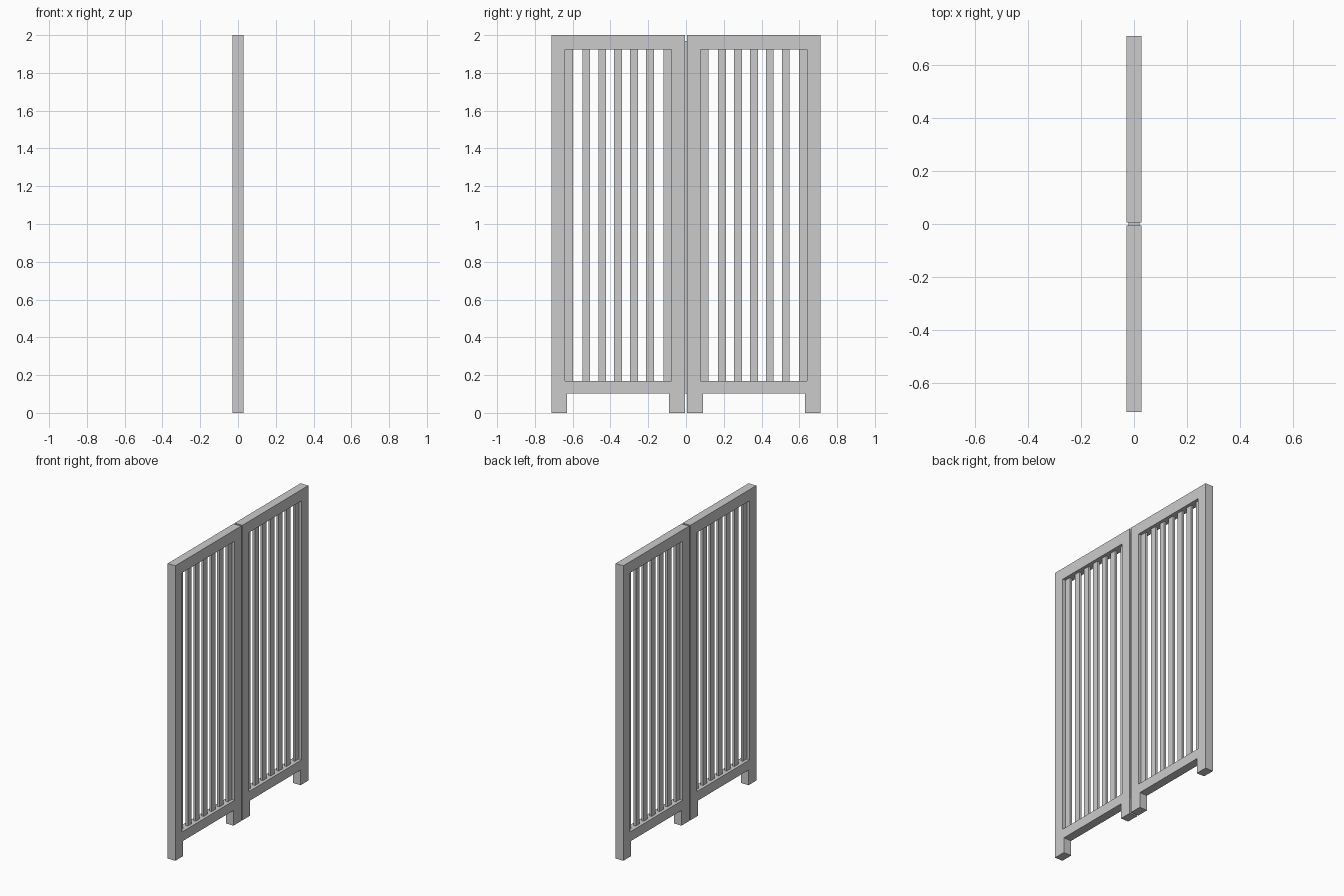
import bpy
import math

cube = bpy.data.objects.get("Cube")
if cube:
    bpy.data.objects.remove(cube, do_unlink=True)

grey = bpy.data.materials.new("light_grey")
grey.use_nodes = True
colour = (0.6, 0.6, 0.6, 1)
grey.diffuse_color = colour
grey.node_tree.nodes["Principled BSDF"].inputs["Base Color"].default_value = colour

HEIGHT = 2.0
DEPTH = 0.058
CENTRE = 0.359            # centre of each panel along y
HALF = 0.353              # half width of a panel
OPEN_HALF = 0.281         # half width of the opening
FOOT_IN = 0.27            # inner edge of the feet
RAIL_LOW, OPEN_LOW, OPEN_TOP = 0.103, 0.168, 1.924


def box(name, y0, y1, z0, z1, depth):
    bpy.ops.mesh.primitive_cube_add(size=1, location=(0, (y0 + y1) / 2, (z0 + z1) / 2))
    obj = bpy.context.object
    obj.name = name
    obj.scale = (depth, y1 - y0, z1 - z0)
    bpy.ops.object.transform_apply(location=False, rotation=False, scale=True)
    obj.data.materials.append(grey)
    return obj


def frame(name, centre):
    # Flat outline with feet and one opening, given thickness
    outer = [(-HALF, 0), (-FOOT_IN, 0), (-FOOT_IN, RAIL_LOW), (FOOT_IN, RAIL_LOW),
             (FOOT_IN, 0), (HALF, 0), (HALF, HEIGHT), (-HALF, HEIGHT)]
    hole = [(-OPEN_HALF, OPEN_LOW), (OPEN_HALF, OPEN_LOW),
            (OPEN_HALF, OPEN_TOP), (-OPEN_HALF, OPEN_TOP)]
    curve = bpy.data.curves.new(name + "_outline", "CURVE")
    curve.dimensions = "2D"
    curve.fill_mode = "BOTH"
    curve.extrude = DEPTH / 2
    for points in (outer, hole):
        spline = curve.splines.new("POLY")
        spline.points.add(len(points) - 1)
        for point, (y, z) in zip(spline.points, points):
            point.co = (y, z, 0, 1)
        spline.use_cyclic_u = True
    helper = bpy.data.objects.new(name + "_helper", curve)
    bpy.context.collection.objects.link(helper)
    bpy.context.view_layer.update()
    evaluated = helper.evaluated_get(bpy.context.evaluated_depsgraph_get())
    mesh = bpy.data.meshes.new_from_object(evaluated)
    bpy.data.objects.remove(helper, do_unlink=True)
    mesh.materials.clear()
    mesh.materials.append(grey)
    for face in mesh.polygons:
        face.use_smooth = False
    obj = bpy.data.objects.new(name, mesh)
    obj.rotation_euler = (math.pi / 2, 0, math.pi / 2)
    obj.location.y = centre
    bpy.context.collection.objects.link(obj)


# Two matching panels, each with seven thin slats
offsets = [-0.26] + [0.0845 * k for k in range(-2, 3)] + [0.26]
for side, sign in (("front", -1), ("back", 1)):
    frame(side + "_panel_frame", sign * CENTRE)
    for i, offset in enumerate(offsets):
        y = sign * CENTRE + offset
        box(f"{side}_slat_{i + 1}", y - 0.021, y + 0.021, OPEN_LOW, OPEN_TOP, 0.016)

# Narrow strip joining the panels
gap = CENTRE - HALF
box("joining_strip", -gap, gap, RAIL_LOW, 1.97, 0.042)
